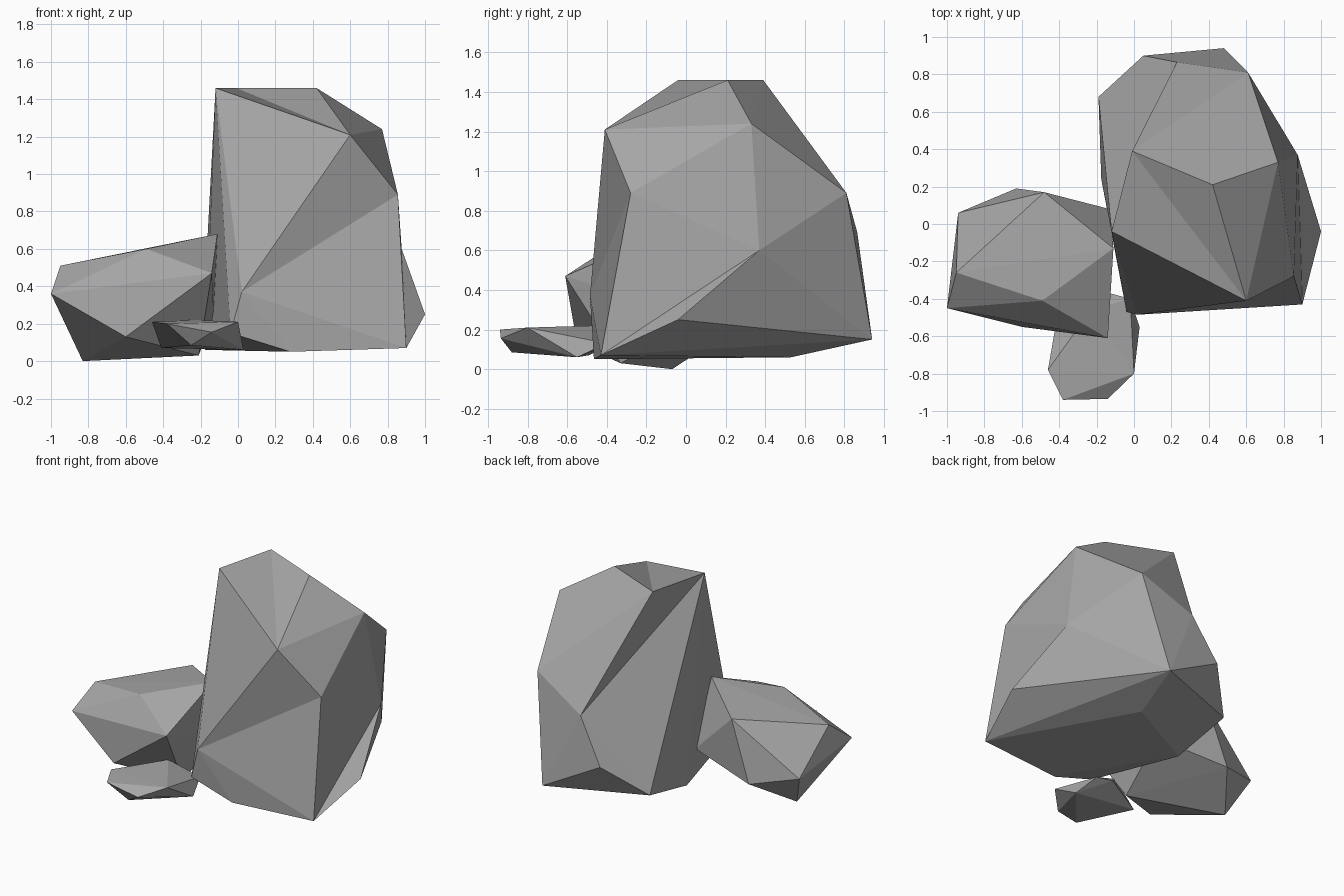
import bpy
import bmesh

# Remove the default object
cube = bpy.data.objects.get("Cube")
if cube:
    bpy.data.objects.remove(cube, do_unlink=True)

# Single stone colour
stone = bpy.data.materials.new("stone_grey")
stone.use_nodes = True
colour = (0.38, 0.38, 0.38, 1)
stone.diffuse_color = colour
for node in stone.node_tree.nodes:
    if node.type == "BSDF_PRINCIPLED":
        node.inputs["Base Color"].default_value = colour
        node.inputs["Roughness"].default_value = 0.9


def make_rock(name, corners, notches=()):
    """Wrap corner points in a hull, then refold patches that dip inwards.

    Each notch is a string of triangles, named by their corners."""
    bm = bmesh.new()
    verts = {key: bm.verts.new(point) for key, point in corners.items()}
    bmesh.ops.convex_hull(bm, input=list(bm.verts))

    for notch in notches:
        patch = {verts[key] for key in notch if key != " "}
        covered = [f for f in bm.faces if set(f.verts) <= patch]
        bmesh.ops.delete(bm, geom=covered, context="FACES_ONLY")
        for triangle in notch.split():
            points = [verts[key] for key in triangle]
            if bm.faces.get(points) is None:
                bm.faces.new(points)

    # Tidy up: no loose geometry, all faces outwards
    loose_edges = [e for e in bm.edges if not e.link_faces]
    bmesh.ops.delete(bm, geom=loose_edges, context="EDGES")
    loose_verts = [v for v in bm.verts if not v.link_faces]
    bmesh.ops.delete(bm, geom=loose_verts, context="VERTS")
    bmesh.ops.recalc_face_normals(bm, faces=list(bm.faces))

    mesh = bpy.data.meshes.new(name)
    bm.to_mesh(mesh)
    bm.free()
    mesh.materials.append(stone)
    rock = bpy.data.objects.new(name, mesh)
    bpy.context.scene.collection.objects.link(rock)
    return rock


# Tall boulder: crown, shoulders, then base, with four inward folds
make_rock(
    "large_boulder",
    dict(
        # crown
        A=(-.12, -.04, 1.46), B=(-.01, .39, 1.46), C=(.42, .21, 1.46),
        D=(.6, -.41, 1.21), E=(.77, .33, 1.24),
        # shoulders
        F=(.855, -.28, .89), G=(.61, .81, .89), H=(.875, .37, .6),
        L=(.23, .865, .69), N=(.02, -.485, .37), Q=(.05, .9, .38),
        # base
        I=(1, -.04, .25), J=(.72, .5, .35), K=(.48, .94, .15),
        M=(.9, -.43, .07), O=(.28, -.465, .05), P=(-.04, -.47, .15),
        R=(-.19, .68, .16), S=(-.175, .24, .06), V=(.38, .53, .06),
    ),
    notches=("ABD BCD", "EFH FHM HMI", "ABL ALR LQR", "DNF NFM NMO"),
)

# Medium rock leaning on the boulder
make_rock(
    "medium_rock",
    dict(
        # upper corners
        A=(-1, -.45, .36), B=(-.95, -.26, .51), C=(-.49, -.41, .6),
        D=(-.11, -.13, .68), E=(-.14, -.61, .47), K=(-.48, .17, .59),
        # lower corners
        F=(-.6, -.55, .13), G=(-.83, -.07, 0), H=(-.21, -.33, .03),
        I=(-.94, .06, .24), J=(-.63, .19, .17), L=(-.13, .08, .25),
    ),
)

# Small flat stone in front
make_rock(
    "small_stone",
    dict(
        # upper corners
        A=(-.46, -.78, .21), B=(-.38, -.94, .2), C=(0, -.8, .21),
        D=(-.23, -.46, .22),
        # lower corners
        E=(-.14, -.935, .155), F=(-.25, -.88, .085), G=(-.41, -.49, .07),
        H=(.03, -.55, .06), I=(-.02, -.4, .13), J=(-.13, -.37, .13),
    ),
)
